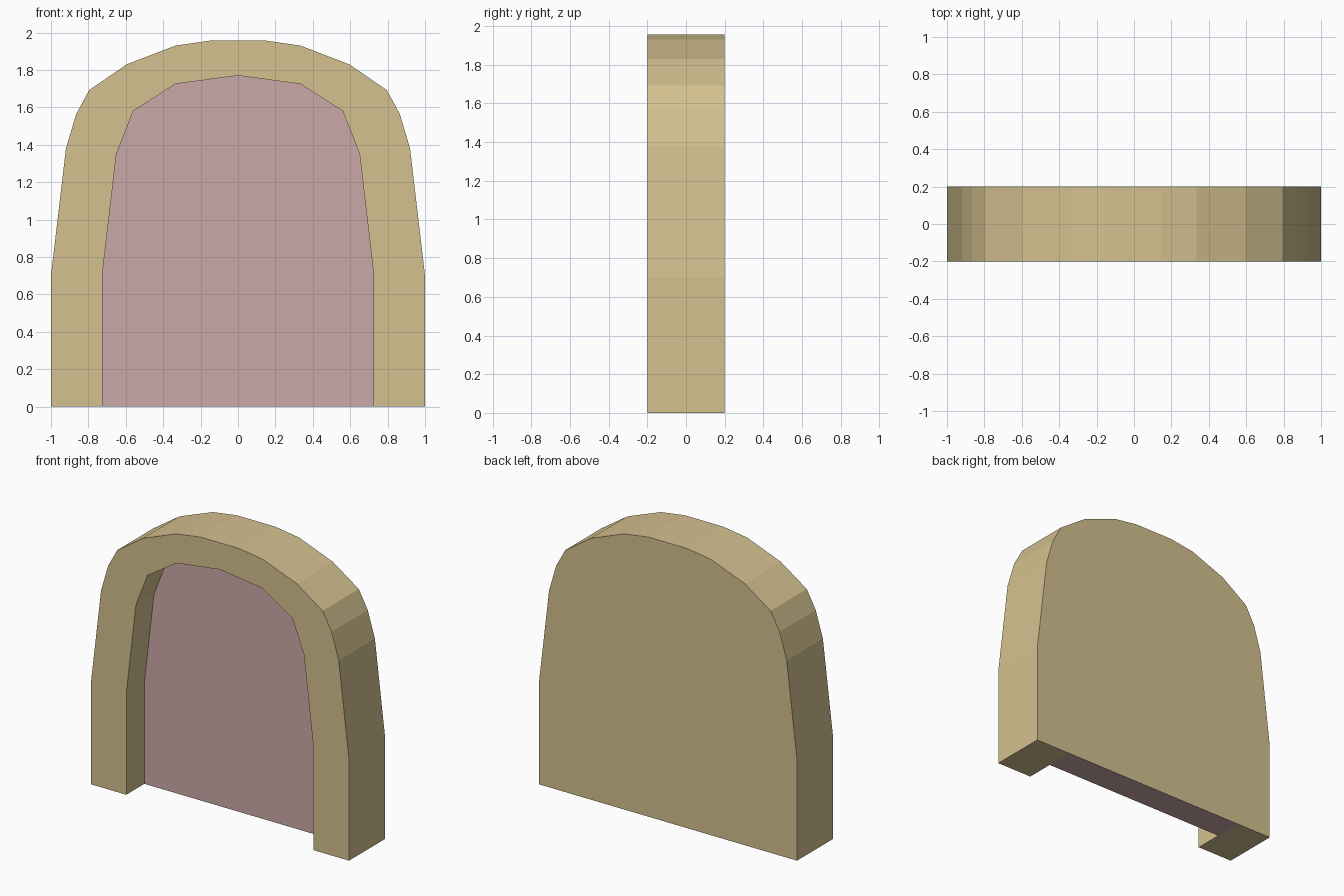
import bpy, bmesh

if "Cube" in bpy.data.objects:
    bpy.data.objects.remove(bpy.data.objects["Cube"])


def material(name, rgb):
    m = bpy.data.materials.new(name)
    lin = [(c / 255 / 12.92) if c / 255 < 0.04045 else ((c / 255 + 0.055) / 1.055) ** 2.4 for c in rgb]
    m.diffuse_color = (*lin, 1)
    m.use_nodes = True
    m.node_tree.nodes["Principled BSDF"].inputs["Base Color"].default_value = m.diffuse_color
    return m


tan = material("sandy tan", (212, 193, 144))
pink = material("dusty pink", (203, 169, 169))


def mirrored(half):
    """Right half from the floor up -> whole arch, right foot to left foot."""
    return half + [(-x, z) for x, z in reversed(half) if x > 0]


OUTER = mirrored([(1, 0), (1, 0.70), (0.92, 1.38), (0.865, 1.565), (0.795, 1.693),
                  (0.595, 1.83), (0.335, 1.93), (0.15, 1.957)])
INNER = mirrored([(0.725, 0), (0.725, 0.71), (0.65, 1.35), (0.56, 1.58),
                  (0.335, 1.725), (0, 1.77)])
FRONT, PANEL, BACK = -0.2, 0.0, 0.2


def row(bm, profile, y):
    return [bm.verts.new((x, y, z)) for x, z in profile]


def strip(bm, a, b):
    for i in range(len(a) - 1):
        bm.faces.new((a[i], a[i + 1], b[i + 1], b[i]))


def finish(bm, name, mat):
    bmesh.ops.recalc_face_normals(bm, faces=bm.faces)
    me = bpy.data.meshes.new(name)
    bm.to_mesh(me)
    bm.free()
    me.materials.append(mat)
    ob = bpy.data.objects.new(name, me)
    bpy.context.collection.objects.link(ob)


# Arch body: front band, outer rim, recess walls, back wall and foot soles.
# The recess panel is included while normals are computed, then split off.
bm = bmesh.new()
of, ob_ = row(bm, OUTER, FRONT), row(bm, OUTER, BACK)
inf, inp = row(bm, INNER, FRONT), row(bm, INNER, PANEL)
right, left = [bm.verts.new((x, BACK, 0)) for x in (0.725, -0.725)]
strip(bm, of, ob_)
strip(bm, inf, inp)
bm.faces.new(of + inf[::-1])
bm.faces.new(ob_ + [left, right])
bm.faces.new((of[0], ob_[0], right, inp[0], inf[0]))
bm.faces.new((of[-1], ob_[-1], left, inp[-1], inf[-1]))
panel_faces = [bm.faces.new(inp), bm.faces.new((inp[0], inp[-1], left, right))]
bmesh.ops.recalc_face_normals(bm, faces=bm.faces)

# Recessed panel: front sheet and its underside
panel = bm.copy()
panel.faces.ensure_lookup_table()
bm.faces.index_update()
keep = {f.index for f in panel_faces}
bmesh.ops.delete(panel, geom=[f for i, f in enumerate(panel.faces) if i not in keep], context='FACES')
bmesh.ops.delete(bm, geom=panel_faces, context='FACES_ONLY')


def make(mesh_bm, name, mat):
    me = bpy.data.meshes.new(name)
    mesh_bm.to_mesh(me)
    mesh_bm.free()
    me.materials.append(mat)
    bpy.context.collection.objects.link(bpy.data.objects.new(name, me))


make(bm, "arch_body", tan)
make(panel, "recess_panel", pink)
